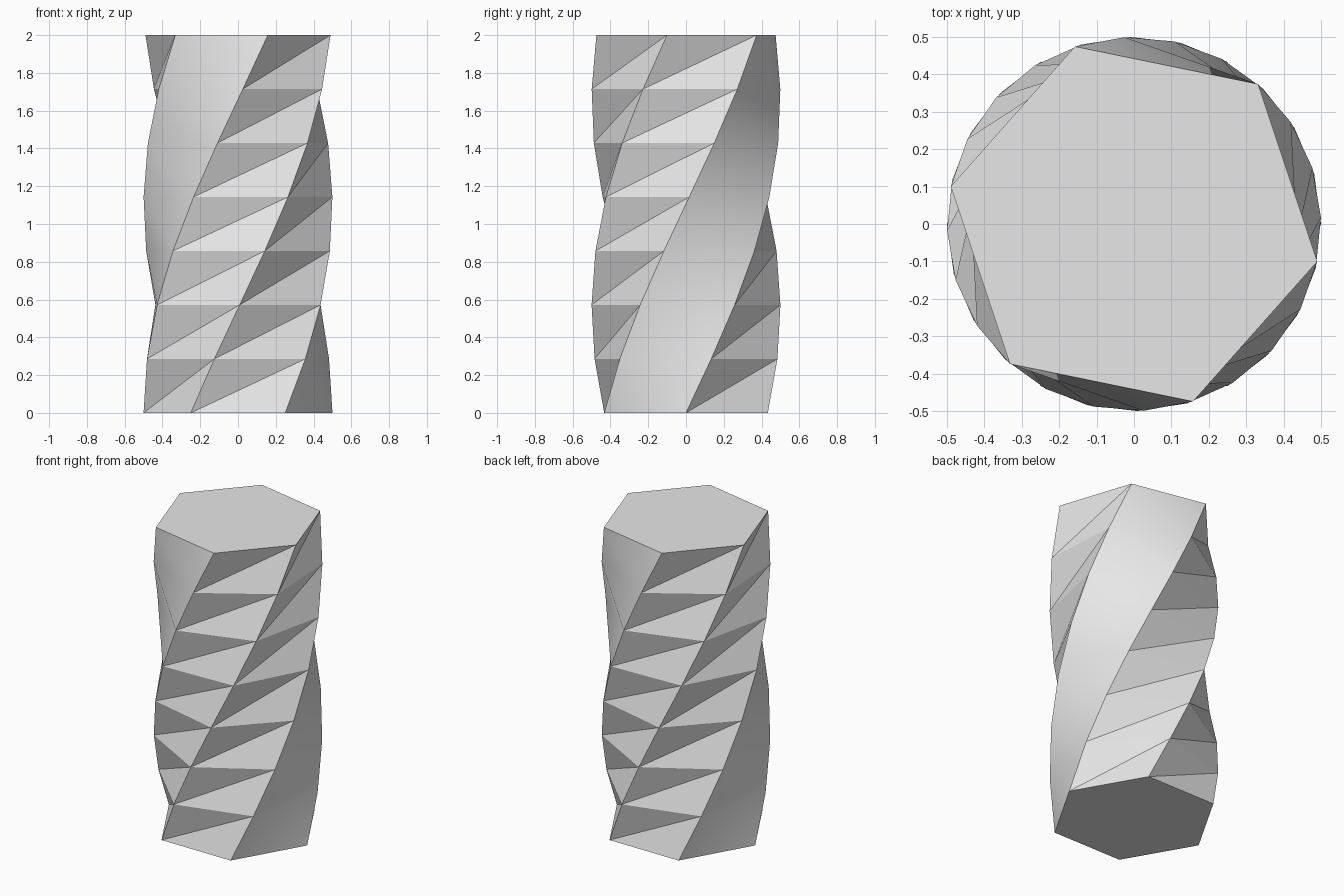
import bpy, bmesh, math

if "Cube" in bpy.data.objects:
    bpy.data.objects.remove(bpy.data.objects["Cube"])

SIDES, LEVELS = 6, 7
RADIUS, HEIGHT = 0.5, 2.0
TWIST = math.radians(108.4)
SOFT_SIDES = (2, 5)  # opposite sides folded along the short diagonal

grey = bpy.data.materials.new("light grey")
grey.diffuse_color = (0.8, 0.8, 0.8, 1)
grey.use_nodes = True
grey.node_tree.nodes["Principled BSDF"].inputs["Base Color"].default_value = grey.diffuse_color

bm = bmesh.new()

# Stacked hexagon rings, each turned a little further
rings = []
for k in range(LEVELS + 1):
    t = k / LEVELS
    ring = []
    for i in range(SIDES):
        a = 2 * math.pi * i / SIDES + TWIST * t
        ring.append(bm.verts.new((RADIUS * math.cos(a), RADIUS * math.sin(a), HEIGHT * t)))
    rings.append(ring)

# Twisted sides, two triangles per cell
for low, high in zip(rings, rings[1:]):
    for i in range(SIDES):
        j = (i + 1) % SIDES
        a, b, c, d = low[i], low[j], high[j], high[i]
        if i in SOFT_SIDES:
            bm.faces.new((a, b, d))
            bm.faces.new((b, c, d))
        else:
            bm.faces.new((a, b, c))
            bm.faces.new((a, c, d))

# Flat end caps
bm.faces.new(rings[0][::-1])
bm.faces.new(rings[-1])

mesh = bpy.data.meshes.new("twisted_column")
bm.to_mesh(mesh)
bm.free()
mesh.materials.append(grey)
column = bpy.data.objects.new("twisted_column", mesh)
bpy.context.collection.objects.link(column)

# Soft shading across shallow folds, crisp elsewhere
bpy.context.view_layer.objects.active = column
column.select_set(True)
bpy.ops.object.shade_smooth_by_angle(angle=math.radians(30))
